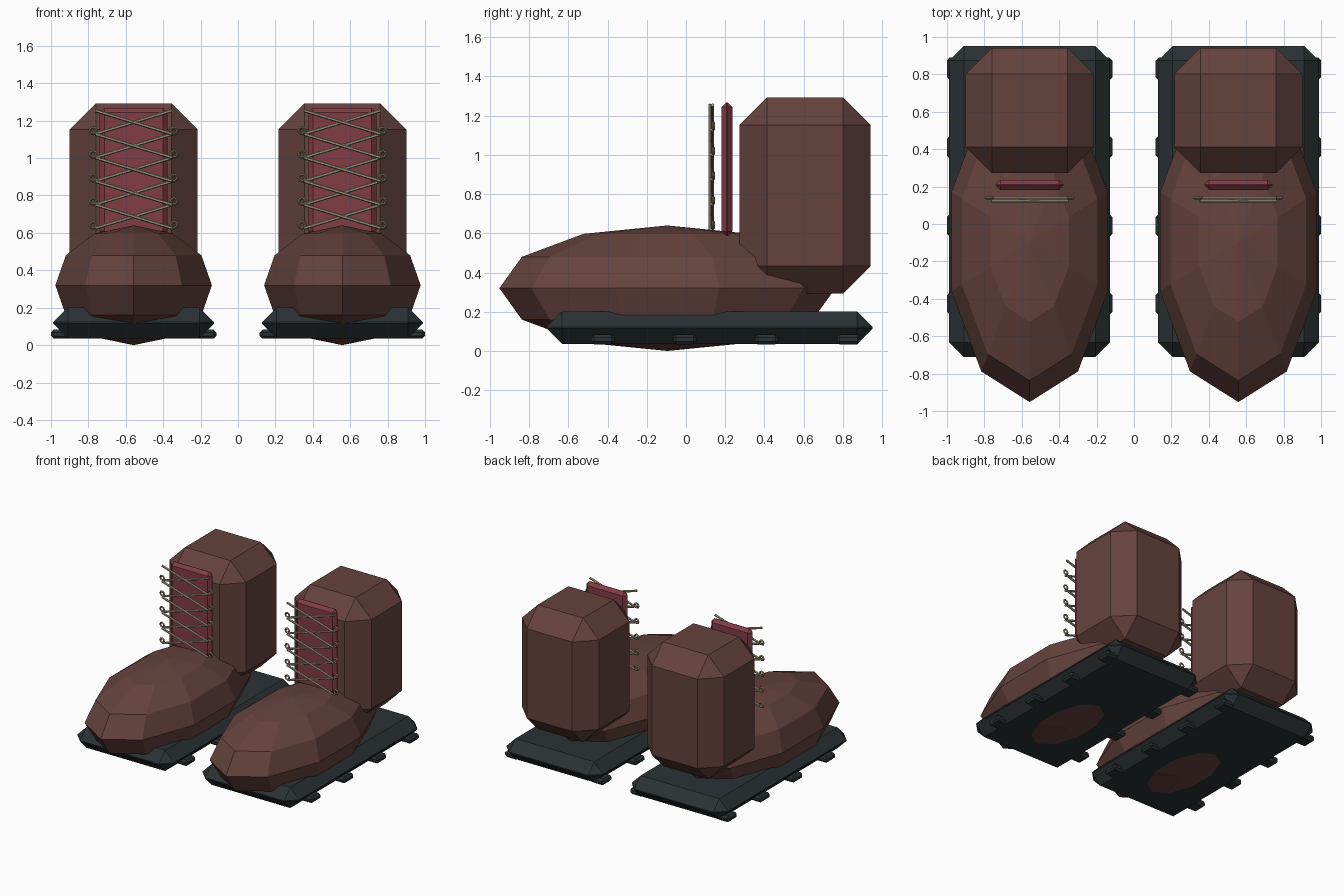
import bpy, bmesh
from math import pi
from mathutils import Vector, Matrix

if "Cube" in bpy.data.objects:
    bpy.data.objects.remove(bpy.data.objects["Cube"])


def material(name, rgb):
    m = bpy.data.materials.new(name)
    m.diffuse_color = (*rgb, 1)
    m.use_nodes = True
    m.node_tree.nodes["Principled BSDF"].inputs["Base Color"].default_value = m.diffuse_color
    return m


LEATHER = material("leather", (0.13, 0.055, 0.048))
RUBBER = material("rubber", (0.024, 0.032, 0.034))
RED = material("red_lining", (0.22, 0.045, 0.06))
CORD = material("cord", (0.36, 0.32, 0.23))
BRASS = material("brass", (0.22, 0.18, 0.11))


def finish(bm, name, mat):
    me = bpy.data.meshes.new(name)
    bm.to_mesh(me)
    bm.free()
    me.materials.append(mat)
    ob = bpy.data.objects.new(name, me)
    bpy.context.collection.objects.link(ob)
    return ob


def chamfer_box(name, lo, hi, bevel, mat):
    lo, hi = Vector(lo), Vector(hi)
    bm = bmesh.new()
    bmesh.ops.create_cube(bm, size=1)
    for v in bm.verts:
        v.co = (lo + hi) / 2 + v.co * (hi - lo)
    bmesh.ops.bevel(bm, geom=bm.edges[:], offset=bevel, segments=1,
                    affect='EDGES', clamp_overlap=True)
    return finish(bm, name, mat)


def rod(name, a, b, r, mat):
    a, b = Vector(a), Vector(b)
    bm = bmesh.new()
    turn = (b - a).to_track_quat('Z', 'Y').to_matrix().to_4x4()
    bmesh.ops.create_cone(bm, cap_ends=True, segments=6, radius1=r, radius2=r,
                          depth=(b - a).length,
                          matrix=Matrix.Translation((a + b) / 2) @ turn)
    return finish(bm, name, mat)


def boot(side, cx):
    # Foot: squashed 10-sided sphere
    bm = bmesh.new()
    bmesh.ops.create_uvsphere(bm, u_segments=10, v_segments=6, radius=1)
    for v in bm.verts:
        v.co = (cx + 0.44 * v.co.x, -0.095 + 0.857 * v.co.y, 0.32 + 0.32 * v.co.z)
    finish(bm, side + "_foot", LEATHER)

    # Ankle shaft and sole slab
    chamfer_box(side + "_shaft", (cx - 0.342, 0.272, 0.293),
                (cx + 0.342, 0.942, 1.293), 0.14, LEATHER)
    chamfer_box(side + "_sole", (cx - 0.43, -0.712, 0.036),
                (cx + 0.43, 0.952, 0.202), 0.079, RUBBER)

    # Tread lugs along both edges
    for i in range(4):
        y = -0.425 + 0.418 * i
        for s in (-1, 1):
            x = cx + s * 0.387
            chamfer_box(side + "_tread_lug", (x - 0.055, y - 0.06, 0.034),
                        (x + 0.055, y + 0.06, 0.083), 0.015, RUBBER)

    # Tongue
    chamfer_box(side + "_tongue", (cx - 0.182, 0.182, 0.585),
                (cx + 0.182, 0.236, 1.268), 0.025, RED)

    # Crossed laces and eyelets
    for i in range(5):
        z = 0.63 + 0.126 * i
        for s, y in ((-1, 0.122), (1, 0.136)):
            rod(side + "_lace", (cx - s * 0.205, y, z - 0.005),
                (cx + s * 0.205, y, z + 0.12), 0.009, CORD)
            bpy.ops.mesh.primitive_torus_add(
                major_segments=8, minor_segments=4, major_radius=0.017,
                minor_radius=0.008, location=(cx + s * 0.216, 0.14, z + 0.012),
                rotation=(pi / 2, 0, 0))
            eyelet = bpy.context.object
            eyelet.name = side + "_eyelet"
            eyelet.data.materials.append(BRASS)


boot("left", -0.558)
boot("right", 0.558)
